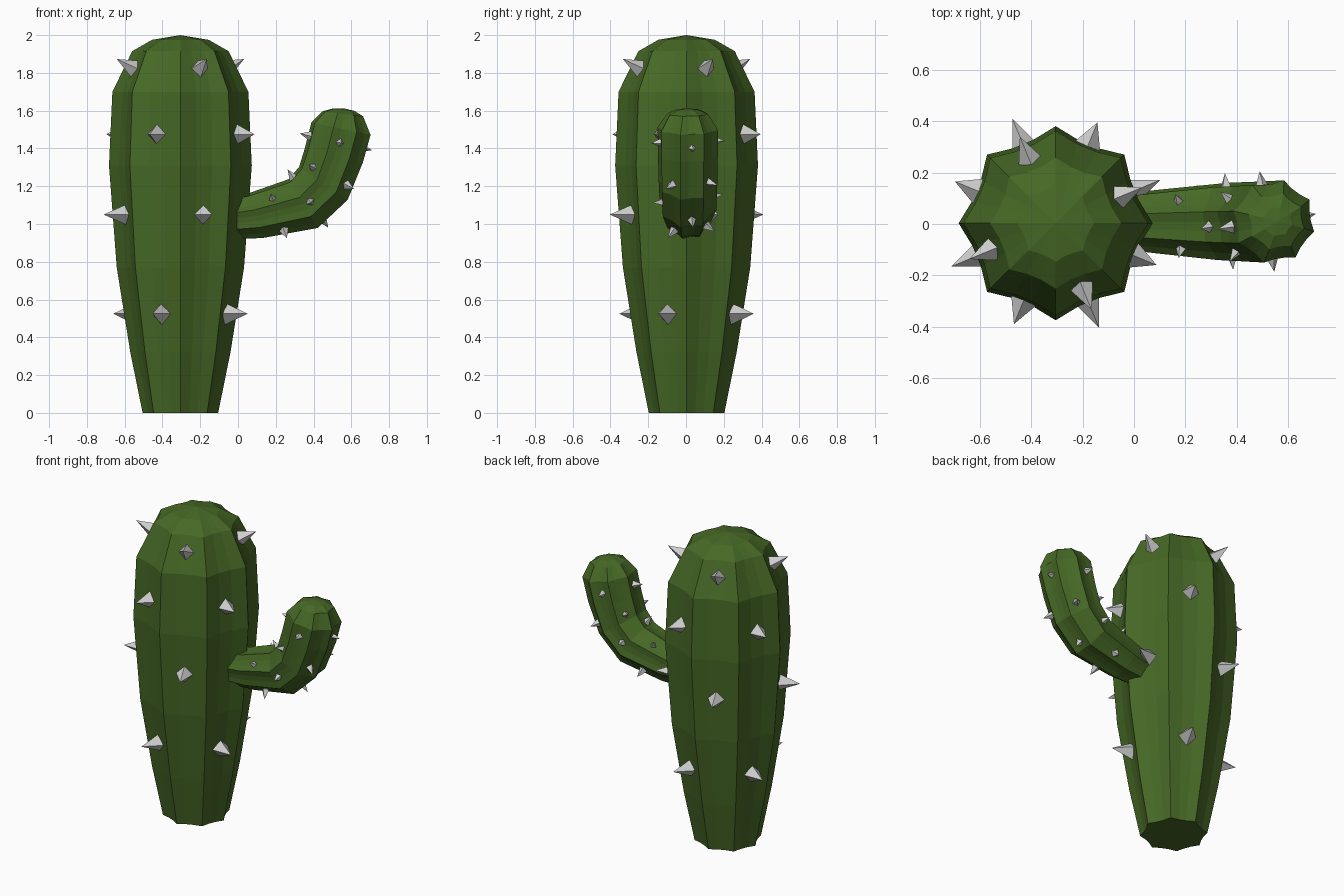
import bpy, math
from mathutils import Vector

if "Cube" in bpy.data.objects:
    bpy.data.objects.remove(bpy.data.objects["Cube"])

def material(name, rgb):
    m = bpy.data.materials.new(name)
    m.diffuse_color = (*rgb, 1)
    m.use_nodes = True
    m.node_tree.nodes["Principled BSDF"].inputs["Base Color"].default_value = m.diffuse_color
    return m

GREEN = material("cactus green", (0.062, 0.14, 0.019))
GREY = material("spine grey", (0.62, 0.62, 0.62))
Y = Vector((0, 1, 0))
RIBS = 8
VALLEY = 0.89   # radius of the grooves relative to the ribs

def make(name, verts, faces, mat):
    me = bpy.data.meshes.new(name)
    me.from_pydata(verts, [], faces)
    me.materials.append(mat)
    ob = bpy.data.objects.new(name, me)
    bpy.context.collection.objects.link(ob)
    return ob

def ribbed_tube(name, rings, tip, phase):
    """Loft star rings (centre, u, v, radius); v turns from u about the axis."""
    n = RIBS * 3
    verts, faces = [], []
    for c, u, v, r in rings:
        for i in range(n):
            a = phase + 2 * math.pi * i / n
            k = r if i % 3 == 0 else r * VALLEY
            verts.append(c + (u * math.cos(a) + v * math.sin(a)) * k)
    for j in range(len(rings) - 1):
        for i in range(n):
            i2 = (i + 1) % n
            faces.append((j*n + i, j*n + i2, (j+1)*n + i2, (j+1)*n + i))
    verts.append(tip)
    top = (len(rings) - 1) * n
    faces += [(top + i, top + (i + 1) % n, len(verts) - 1) for i in range(n)]
    faces.append(tuple(reversed(range(n))))
    return make(name, verts, faces, GREEN)

def add_spine(data, base, direction, side, radius, length):
    """Four sided spike with a short buried point behind it."""
    verts, faces = data
    d = direction.normalized()
    up = d.cross(side).normalized()
    s = len(verts)
    verts += [base + side * radius, base + up * radius, base - side * radius,
              base - up * radius, base + d * length, base - d * radius * 0.5]
    for i in range(4):
        k = (i + 1) % 4
        faces += [(s + i, s + k, s + 4), (s + k, s + i, s + 5)]

# Trunk: ribbed barrel with a domed top
C = Vector((-0.305, 0.003, 0))
X, Z = Vector((1, 0, 0)), Vector((0, 0, 1))
profile = [(0.20, 0), (0.265, 0.32), (0.337, 0.77), (0.378, 1.31),
           (0.36, 1.70), (0.255, 1.915), (0.15, 1.975)]
ribbed_tube("trunk", [(C + Z * z, X, Y, r) for r, z in profile], C + Z * 2.0, 0)

# Trunk spines: four per row, alternating grooves
data = ([], [])
for z, r, start, tilt, length in [(0.525, 0.255, -22.5, 0, 0.13),
                                  (1.05, 0.30, 22.5, 0, 0.14),
                                  (1.475, 0.315, -22.5, 0, 0.11),
                                  (1.81, 0.24, 22.5, 27, 0.14)]:
    for k in range(4):
        a = math.radians(start + 90 * k)
        out = Vector((math.cos(a), math.sin(a), 0))
        side = Vector((-math.sin(a), math.cos(a), 0))
        t = math.radians(tilt)
        add_spine(data, C + Z * z + out * r, out * math.cos(t) + Z * math.sin(t),
                  side, 0.058, length)
make("trunk_spines", *data, GREY)

# Arm: ribbed tube bending upward
def frame(x, z, deg):
    a = math.radians(deg)
    return Vector((x, 0.01, z)), Vector((math.sin(a), 0, -math.cos(a)))

arm = [(-0.06, 1.025, 10, 0.11), (0.095, 1.045, 16, 0.128), (0.345, 1.108, 31, 0.155),
       (0.452, 1.215, 56, 0.16), (0.508, 1.365, 76, 0.163), (0.545, 1.505, 78, 0.165),
       (0.555, 1.583, 83, 0.112), (0.558, 1.605, 84, 0.06)]
rings = []
for x, z, deg, r in arm:
    c, u = frame(x, z, deg)
    rings.append((c, u, Y, r))
ribbed_tube("arm", rings, Vector((0.56, 0.01, 1.612)), math.radians(-14))

# Arm spines
data = ([], [])
for x, z, deg, r, start in [(0.21, 1.06, 20, 0.118, 53.5), (0.37, 1.135, 35, 0.13, 8.5),
                            (0.475, 1.26, 62, 0.135, 53.5), (0.518, 1.435, 77, 0.138, 8.5)]:
    c, u = frame(x, z, deg)
    for k in range(4):
        a = math.radians(start + 90 * k)
        out = u * math.cos(a) + Y * math.sin(a)
        side = Y * math.cos(a) - u * math.sin(a)
        add_spine(data, c + out * r, out, side, 0.026, 0.06)
make("arm_spines", *data, GREY)

# Consistent outward normals
import bmesh
for ob in bpy.context.collection.objects:
    bm = bmesh.new()
    bm.from_mesh(ob.data)
    bmesh.ops.recalc_face_normals(bm, faces=bm.faces)
    bm.to_mesh(ob.data)
    bm.free()
